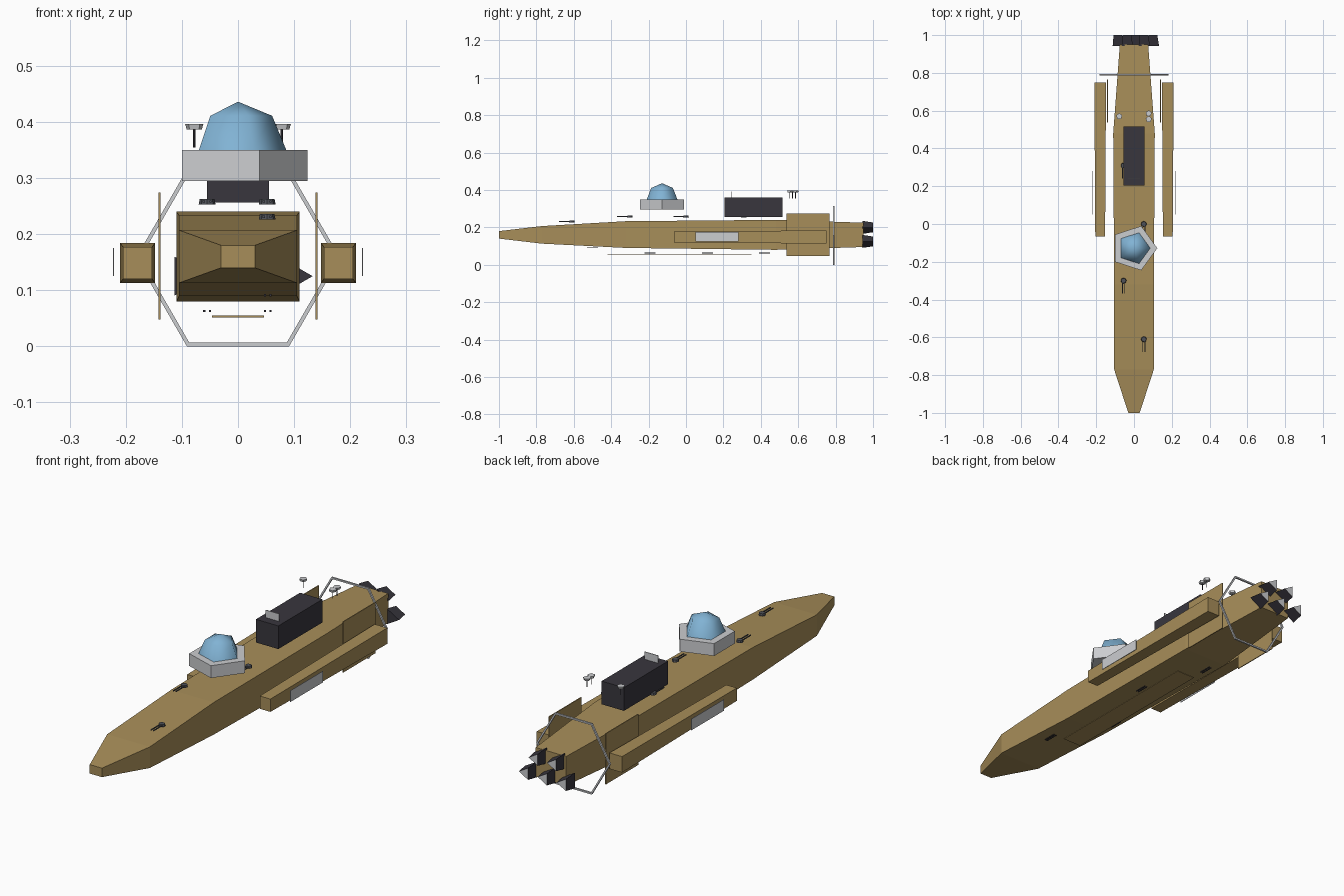
import bpy, bmesh, math
from mathutils import Matrix, Vector

old = bpy.data.objects.get("Cube")
if old:
    bpy.data.objects.remove(old, do_unlink=True)


def material(name, rgb):
    m = bpy.data.materials.new(name)
    m.use_nodes = True
    m.diffuse_color = (*rgb, 1)
    m.node_tree.nodes["Principled BSDF"].inputs["Base Color"].default_value = (*rgb, 1)
    return m


TAN = material("tan_hull", (0.39, 0.27, 0.10))
GREY = material("light_grey", (0.6, 0.61, 0.63))
DARK = material("charcoal", (0.04, 0.037, 0.048))
STEEL = material("dark_steel", (0.08, 0.085, 0.1))
BLUE = material("blue_glass", (0.22, 0.45, 0.66))


def finish(name, bm, *mats):
    bmesh.ops.recalc_face_normals(bm, faces=bm.faces)
    me = bpy.data.meshes.new(name)
    bm.to_mesh(me)
    bm.free()
    ob = bpy.data.objects.new(name, me)
    bpy.context.collection.objects.link(ob)
    for m in mats:
        me.materials.append(m)
    return ob


def add_box(bm, center, size):
    mat = Matrix.Translation(center) @ Matrix.Diagonal((*size, 1))
    bmesh.ops.create_cube(bm, size=1, matrix=mat)


def box(name, center, size, mat):
    bm = bmesh.new()
    add_box(bm, center, size)
    return finish(name, bm, mat)


def add_cone(bm, center, r1, r2, depth, sides, rot=Matrix()):
    bmesh.ops.create_cone(bm, cap_ends=True, segments=sides, radius1=r1, radius2=r2,
                          depth=depth, matrix=Matrix.Translation(center) @ rot)


def loft(name, sections, mat, cx=0):
    """Rectangular sections (y, half width, bottom, top) joined along y."""
    bm = bmesh.new()
    rings = [[bm.verts.new((cx + sx * w, y, z))
              for sx, z in ((-1, lo), (1, lo), (1, hi), (-1, hi))]
             for y, w, lo, hi in sections]
    for a, b in zip(rings, rings[1:]):
        for i in range(4):
            j = (i + 1) % 4
            bm.faces.new((a[i], a[j], b[j], b[i]))
    bm.faces.new(rings[0])
    bm.faces.new(rings[-1])
    return finish(name, bm, mat)


# Main hull
loft("hull", [(-1, .03, .14, .18), (-.77, .105, .113, .207), (-.32, .105, .09, .233),
              (.48, .11, .08, .24), (.95, .075, .095, .225)], TAN)

# Side pods, their outer panels, and the upright fins
for side, s in (("left", 1), ("right", -1)):
    loft(side + "_pod", [(-.065, .026, .12, .177), (.75, .031, .113, .184)], TAN, s * .179)
    box(side + "_pod_panel", (s * .222, .165, .15), (.002, .23, .05), GREY)
    box(side + "_fin", (s * .14, .652, .161), (.004, .228, .226), TAN)

# Belly plate
box("belly_plate", (0, -.035, .053), (.092, .77, .004), TAN)

# Cargo block and its sensor panel
box("dorsal_block", (0, .36, .308), (.11, .31, .103), DARK)
box("sensor_panel", (0, .243, .376), (.065, .003, .034), GREY)

# Five-sided bridge base with a glass dome
bm = bmesh.new()
add_cone(bm, (0, -.128, .3225), .1235, .1235, .055, 5)
for v in bm.verts:  # turn one corner towards +x
    i = round(math.atan2(v.co.y + .128, v.co.x) / math.tau * 20)
corner = bm.verts[:][0].co
turn = -math.atan2(corner.y + .128, corner.x)
bmesh.ops.rotate(bm, verts=bm.verts, cent=(0, -.128, 0), matrix=Matrix.Rotation(turn, 3, "Z"))
finish("bridge_base", bm, GREY)

bm = bmesh.new()
levels = [[bm.verts.new((.086 * math.cos(e) * math.cos(k * math.tau / 5),
                         -.128 + .086 * math.cos(e) * math.sin(k * math.tau / 5),
                         .35 + .086 * math.sin(e))) for k in range(5)]
          for e in (0, math.pi / 4)]
tip = bm.verts.new((0, -.128, .436))
for k in range(5):
    n = (k + 1) % 5
    bm.faces.new((levels[0][k], levels[0][n], levels[1][n], levels[1][k]))
    bm.faces.new((levels[1][k], levels[1][n], tip))
dome = finish("bridge_dome", bm, BLUE)
for p in dome.data.polygons:
    p.use_smooth = True

# Hexagonal ring around the stern
bm = bmesh.new()
loops = []
for k in range(6):
    a = k * math.tau / 6
    d = Vector((math.cos(a), 0, math.sin(a)))
    c = Vector((0, .79, .1575))
    loops.append([bm.verts.new(c + d * r + Vector((0, y, 0)))
                  for r, y in ((.174, -.004), (.182, -.004), (.182, .004), (.174, .004))])
for k in range(6):
    a, b = loops[k], loops[(k + 1) % 6]
    for i in range(4):
        j = (i + 1) % 4
        bm.faces.new((a[i], a[j], b[j], b[i]))
finish("stern_ring", bm, GREY)

# Three-sided engine nozzles, with pale exhaust faces
for n, (x, z) in enumerate(((-.093, .125), (0, .125), (.093, .125), (-.045, .2), (.045, .2))):
    bm = bmesh.new()
    rings = [[bm.verts.new((x + r * math.cos(k * math.tau / 3), y,
                            z + r * math.sin(k * math.tau / 3))) for k in range(3)]
             for y, r in ((.943, .04), (1, .03))]
    for k in range(3):
        j = (k + 1) % 3
        bm.faces.new((rings[0][k], rings[0][j], rings[1][j], rings[1][k]))
    bm.faces.new(rings[0])
    bm.faces.new(rings[1]).material_index = 1
    finish(f"engine_{n + 1}", bm, DARK, GREY)

# Deck turrets with twin barrels
for n, (x, y, z) in enumerate(((.052, -.61, .231), (-.055, -.3, .258),
                               (.052, 0, .258), (-.055, .31, .258))):
    bm = bmesh.new()
    add_cone(bm, (x, y, z), .015, .013, .01, 8)
    for dx in (-.006, .006):
        add_box(bm, (x + dx, y - .038, z), (.004, .06, .004))
    finish(f"deck_turret_{n + 1}", bm, STEEL)

# Twin guns under the hull
for n, (x, y, z) in enumerate(((.053, -.5, .091), (-.055, -.193, .063),
                               (.053, .115, .063), (-.055, .42, .063))):
    bm = bmesh.new()
    for dx in (-.005, .005):
        add_box(bm, (x + dx, y, z), (.004, .06, .004))
    finish(f"belly_guns_{n + 1}", bm, DARK)

# Antennas: thin masts with flat faceted heads
for n, (x, y) in enumerate(((-.078, .57), (.078, .585), (.078, .555))):
    bm = bmesh.new()
    add_cone(bm, (x, y, .372), .002, .002, .035, 4)
    finish(f"antenna_mast_{n + 1}", bm, DARK)
    bm = bmesh.new()
    add_cone(bm, (x, y, .391), .014, .017, .01, 5)
    finish(f"antenna_head_{n + 1}", bm, GREY)
